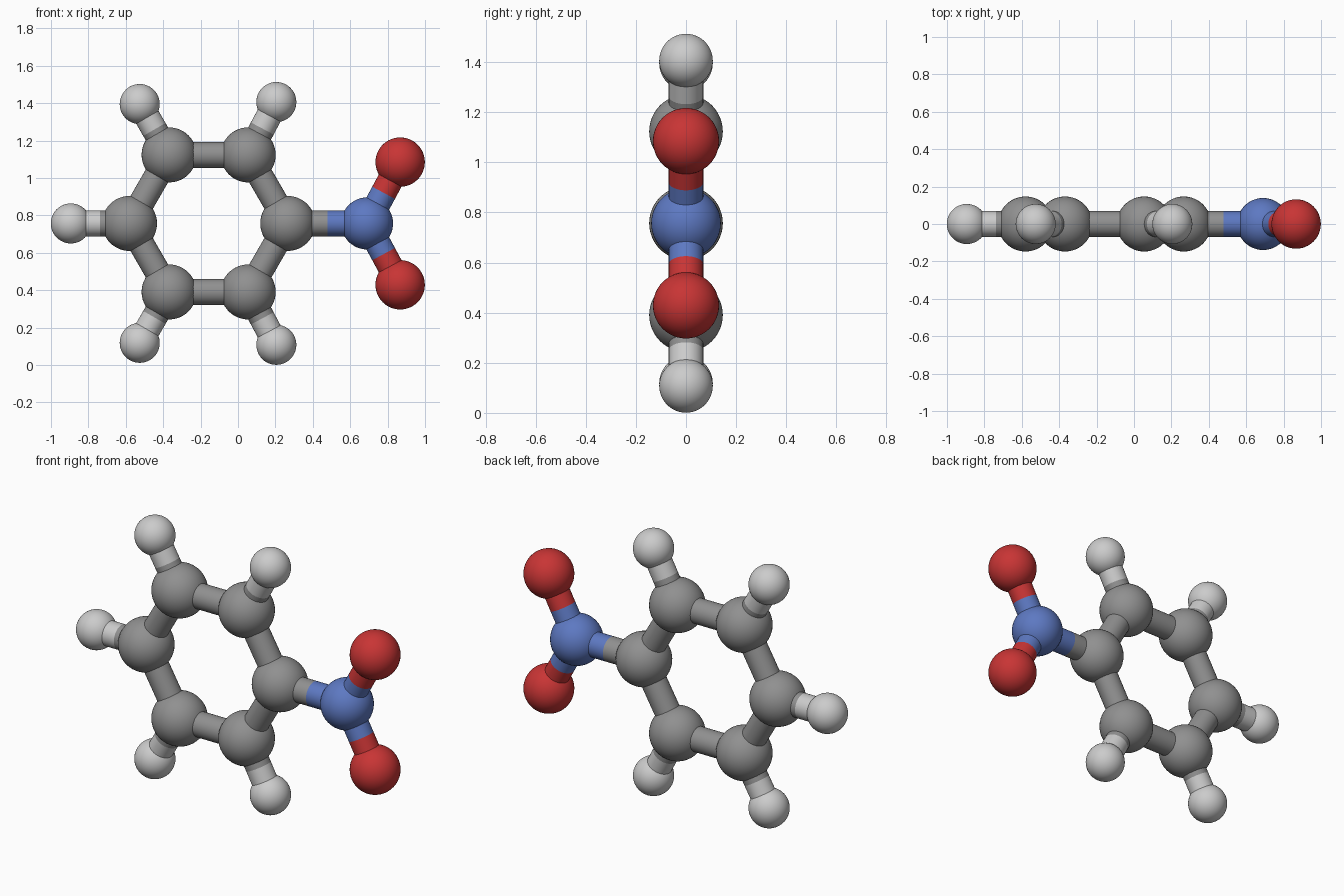
import bpy, math
from mathutils import Vector

if "Cube" in bpy.data.objects:
    bpy.data.objects.remove(bpy.data.objects["Cube"])

BOND_R = 0.069
MID_Z = 0.757
RING_X, RING_R = -0.157, 0.423


def material(name, rgb):
    m = bpy.data.materials.new(name)
    m.diffuse_color = (*rgb, 1)
    m.use_nodes = True
    m.node_tree.nodes["Principled BSDF"].inputs["Base Color"].default_value = m.diffuse_color
    return m


# element: (ball radius, material)
ELEMENTS = {
    "carbon": (0.147, material("mid_grey", (0.28, 0.28, 0.28))),
    "hydrogen": (0.107, material("light_grey", (0.60, 0.60, 0.60))),
    "nitrogen": (0.139, material("blue", (0.11, 0.19, 0.54))),
    "oxygen": (0.132, material("red", (0.58, 0.035, 0.035))),
}


def finish(name, element):
    ob = bpy.context.object
    ob.name = name
    ob.data.materials.append(ELEMENTS[element][1])
    bpy.ops.object.shade_smooth_by_angle(angle=math.radians(40))


def atom(name, element, x, z):
    p = Vector((x, 0, z))
    bpy.ops.mesh.primitive_uv_sphere_add(segments=48, ring_count=24,
                                         radius=ELEMENTS[element][0], location=p)
    finish(name, element)
    return p, element


def rod(name, a, b, element):
    d = b - a
    bpy.ops.mesh.primitive_cylinder_add(vertices=32, radius=BOND_R, depth=d.length,
                                        location=(a + b) / 2,
                                        rotation=d.to_track_quat('Z', 'Y').to_euler())
    finish(name, element)


def bond(name, first, second):
    """One rod, or two coloured halves when the elements differ."""
    (a, ea), (b, eb) = first, second
    if ea == eb:
        rod(name, a, b, ea)
    else:
        mid = (a + b) / 2
        rod(f"{name}_{ea}_half", a, mid, ea)
        rod(f"{name}_{eb}_half", mid, b, eb)


def polar(radius, i):
    t = math.radians(60 * i)
    return RING_X + radius * math.cos(t), MID_Z + radius * math.sin(t)


# six-carbon ring
ring = [atom(f"carbon_{i}", "carbon", *polar(RING_R, i)) for i in range(6)]
for i in range(6):
    bond(f"ring_bond_{i}", ring[i], ring[(i + 1) % 6])

# hydrogens on the five outer corners; the two beside the nitrogen group lean inward
for i in range(1, 6):
    x, z = polar(0.737, i)
    if i in (1, 5):
        x, z = 0.205, MID_Z + math.copysign(0.649, z - MID_Z)
    h = atom(f"hydrogen_{i}", "hydrogen", x, z)
    bond(f"hydrogen_bond_{i}", ring[i], h)

# nitrogen with its two oxygens
nitrogen = atom("nitrogen", "nitrogen", 0.69, MID_Z)
bond("nitrogen_bond", ring[0], nitrogen)
for side, s in (("upper", 1), ("lower", -1)):
    o = atom(f"{side}_oxygen", "oxygen", 0.867, MID_Z + s * 0.328)
    bond(f"{side}_oxygen_bond", nitrogen, o)
